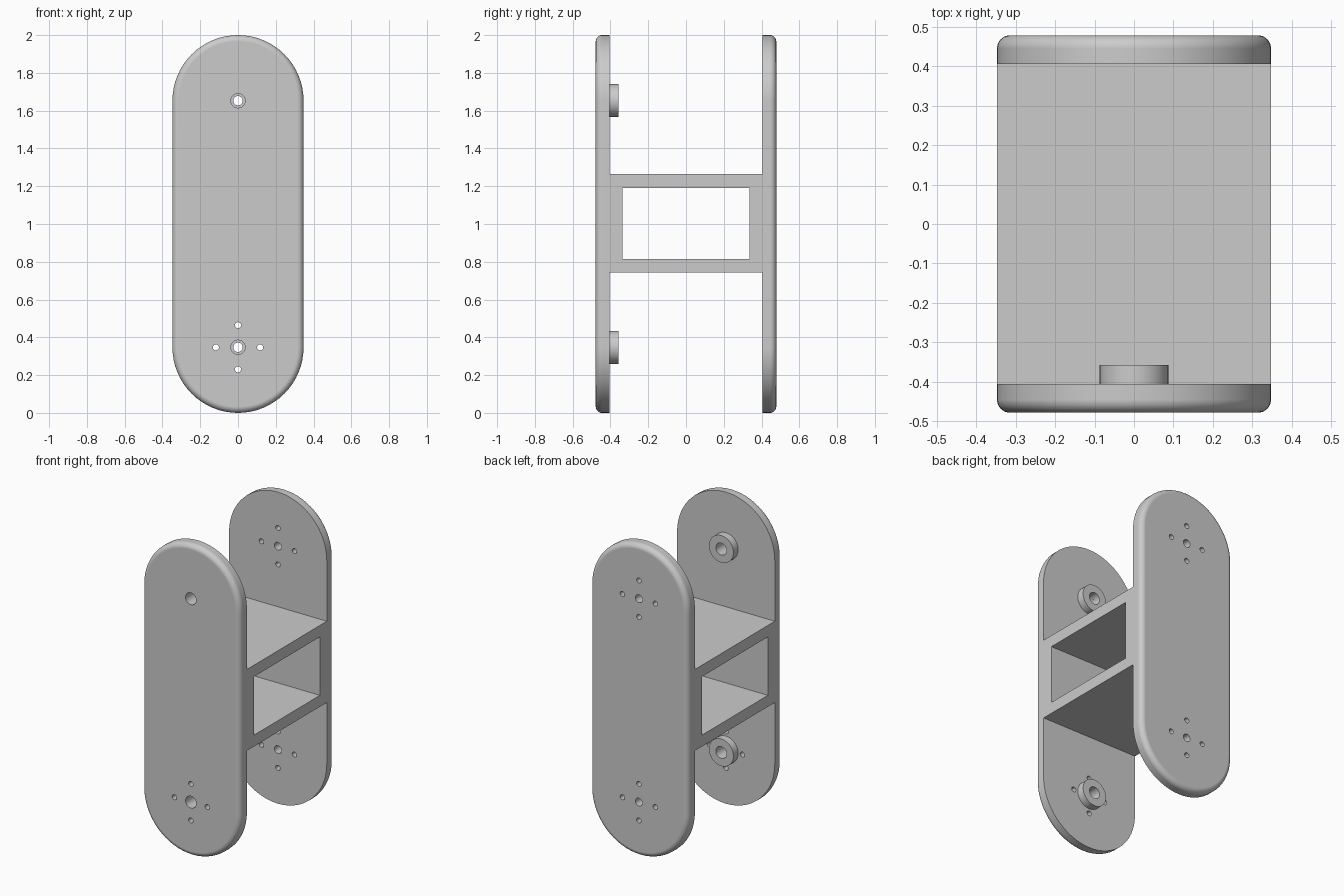
import bpy
import bmesh
from math import sin, cos, pi, radians
from mathutils import Matrix

cube = bpy.data.objects.get("Cube")
if cube:
    bpy.data.objects.remove(cube, do_unlink=True)

R = 0.347            # half width and end radius
LOW, HIGH = R, 2 - R  # pivot heights
INNER, OUTER = 0.405, 0.478
FILLET = 0.033
PIN, BOLT, BORE = 0.025, 0.016, 0.038

grey = bpy.data.materials.new("light grey")
grey.use_nodes = True
grey.diffuse_color = (0.6, 0.6, 0.6, 1)
grey.node_tree.nodes["Principled BSDF"].inputs["Base Color"].default_value = (0.6, 0.6, 0.6, 1)


def finish(name, bm):
    bmesh.ops.recalc_face_normals(bm, faces=bm.faces[:])
    mesh = bpy.data.meshes.new(name)
    bm.to_mesh(mesh)
    bm.free()
    mesh.materials.append(grey)
    ob = bpy.data.objects.new(name, mesh)
    bpy.context.collection.objects.link(ob)
    return ob


def select(ob):
    bpy.ops.object.select_all(action='DESELECT')
    ob.select_set(True)
    bpy.context.view_layer.objects.active = ob


def smooth(ob):
    select(ob)
    bpy.ops.object.shade_smooth_by_angle(angle=radians(30))
    mod = ob.modifiers.new("flat caps", 'WEIGHTED_NORMAL')
    mod.keep_sharp = True


def bridge(bm, a, b):
    n = len(a)
    for i in range(n):
        j = (i + 1) % n
        bm.faces.new((a[i], a[j], b[j], b[i]))


def stadium(bm, r, y, steps=32):
    ring = []
    for centre, start in ((HIGH, 0), (LOW, pi)):
        for i in range(steps + 1):
            a = start + pi * i / steps
            ring.append(bm.verts.new((r * cos(a), y, centre + r * sin(a))))
    return ring


def plate(name, side, holes):
    # Slab with a sharp inner rim and a rounded outer rim
    bm = bmesh.new()
    rings = [stadium(bm, R, side * INNER)]
    for i in range(9):
        a = pi / 2 * i / 8
        rings.append(stadium(bm, R - FILLET * (1 - cos(a)),
                             side * (OUTER - FILLET * (1 - sin(a)))))
    for a, b in zip(rings, rings[1:]):
        bridge(bm, a, b)
    bm.faces.new(rings[0])
    bm.faces.new(rings[-1])
    ob = finish(name, bm)

    # Drill the holes
    bm = bmesh.new()
    for x, z, r in holes:
        place = Matrix.Translation((x, side * (INNER + OUTER) / 2, z)) @ Matrix.Rotation(pi / 2, 4, 'X')
        bmesh.ops.create_cone(bm, cap_ends=True, segments=32, radius1=r, radius2=r,
                              depth=0.2, matrix=place)
    cutter = finish(name + "_drill", bm)
    cutter.hide_render = True
    mod = ob.modifiers.new("holes", 'BOOLEAN')
    mod.object = cutter
    mod.operation = 'DIFFERENCE'
    mod.solver = 'EXACT'
    select(ob)
    bpy.ops.object.modifier_apply(modifier=mod.name)
    bpy.data.objects.remove(cutter, do_unlink=True)
    smooth(ob)


def bolt_circle(z):
    d = 0.117
    return [(d, z, BOLT), (-d, z, BOLT), (0, z + d, BOLT), (0, z - d, BOLT)]


def boss(name, z):
    # Hollow hub on the inner face of the front plate
    bm = bmesh.new()
    section = ((BORE, -INNER), (0.087, -INNER), (0.087, -0.357), (BORE, -0.357))
    n = 48
    rings = [[bm.verts.new((r * cos(2 * pi * i / n), y, z + r * sin(2 * pi * i / n)))
              for i in range(n)] for r, y in section]
    for k in range(4):
        bridge(bm, rings[k], rings[(k + 1) % 4])
    smooth(finish(name, bm))


def frame(name):
    # Rectangular tube joining the two plates
    bm = bmesh.new()

    def rect(x, y, z0, z1):
        return [bm.verts.new((x, a, b)) for a, b in ((-y, z0), (y, z0), (y, z1), (-y, z1))]

    rings = [rect(-R, INNER, 0.742, 1.264), rect(R, INNER, 0.742, 1.264),
             rect(R, 0.335, 0.815, 1.19), rect(-R, 0.335, 0.815, 1.19)]
    for k in range(4):
        bridge(bm, rings[k], rings[(k + 1) % 4])
    finish(name, bm)


plate("front_plate", -1, [(0, HIGH, BORE), (0, LOW, BORE)] + bolt_circle(LOW))
plate("back_plate", 1, [(0, HIGH, PIN), (0, LOW, PIN)] + bolt_circle(LOW) + bolt_circle(HIGH))
boss("upper_boss", HIGH)
boss("lower_boss", LOW)
frame("centre_frame")
